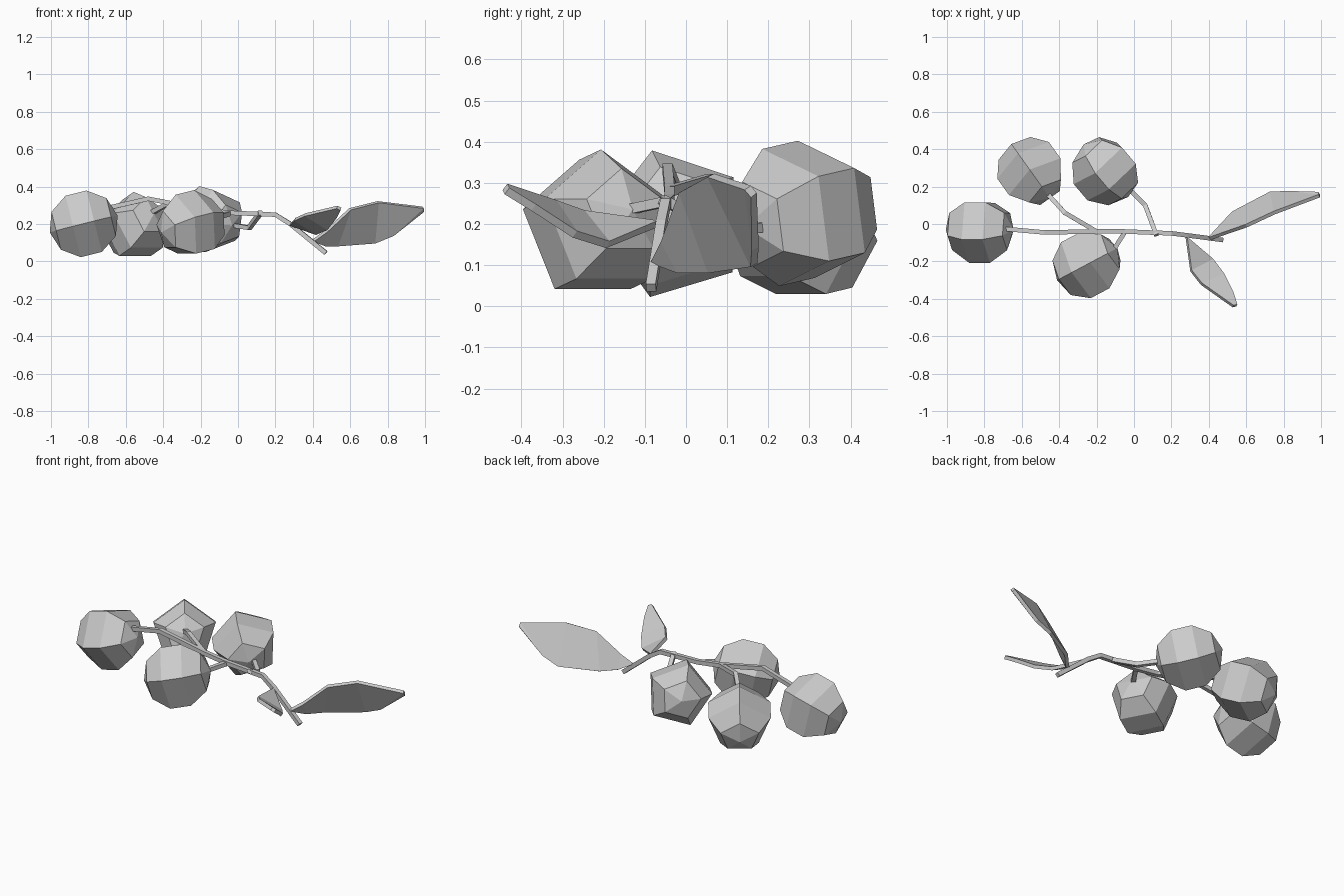
import bpy, bmesh
from mathutils import Vector, Matrix

cube = bpy.data.objects.get("Cube")
if cube:
    bpy.data.objects.remove(cube, do_unlink=True)

grey = bpy.data.materials.new("plain_grey")
grey.use_nodes = True
grey.diffuse_color = (0.6, 0.6, 0.6, 1)
grey.node_tree.nodes["Principled BSDF"].inputs["Base Color"].default_value = (0.6, 0.6, 0.6, 1)


def add_mesh(name, bm):
    bmesh.ops.recalc_face_normals(bm, faces=bm.faces)
    mesh = bpy.data.meshes.new(name)
    bm.to_mesh(mesh)
    bm.free()
    mesh.materials.append(grey)
    obj = bpy.data.objects.new(name, mesh)
    bpy.context.collection.objects.link(obj)
    return obj


def berry(name, centre, axis, roll):
    """Five-sided ball whose pole points along the axis."""
    bm = bmesh.new()
    bmesh.ops.create_uvsphere(bm, u_segments=5, v_segments=5, radius=0.187)
    turn = Vector(axis).to_track_quat('Z', 'Y').to_matrix().to_4x4()
    bm.transform(Matrix.Translation(centre) @ turn @ Matrix.Rotation(roll, 4, 'Z'))
    add_mesh(name, bm)


def twig(name, points, radius):
    """Square rod swept along a bent path."""
    bm = bmesh.new()
    pts = [Vector(p) for p in points]
    rings = []
    for i, p in enumerate(pts):
        along = (pts[min(i + 1, len(pts) - 1)] - pts[max(i - 1, 0)]).normalized()
        side = along.cross((0, 0, 1)).normalized() * radius
        up = side.cross(along)
        rings.append([bm.verts.new(p + side * a + up * b)
                      for a, b in ((1, 1), (-1, 1), (-1, -1), (1, -1))])
    for r, s in zip(rings, rings[1:]):
        for k in range(4):
            bm.faces.new((r[k], r[k - 1], s[k - 1], s[k]))
    bm.faces.new(rings[0])
    bm.faces.new(rings[-1])
    add_mesh(name, bm)


def leaf(name, base, high_edge, low_edge, tip):
    """Thin blade spanned between a raised and a lowered edge."""
    bm = bmesh.new()
    high = [bm.verts.new(p) for p in high_edge]
    low = [bm.verts.new(p) for p in low_edge]
    b, t = bm.verts.new(base), bm.verts.new(tip)
    bm.faces.new((b, high[0], low[0]))
    for i in range(len(high) - 1):
        bm.faces.new((high[i], high[i + 1], low[i + 1], low[i]))
    bm.faces.new((high[-1], t, low[-1]))
    obj = add_mesh(name, bm)
    thick = obj.modifiers.new("thickness", 'SOLIDIFY')
    thick.thickness = 0.02
    thick.offset = 0


# Berries, each with its pole toward its twig
berry("berry_end", (-0.825, -0.03, 0.2), (0.16, 0, 0.04), 0.3)
berry("berry_back_outer", (-0.55, 0.28, 0.185), (0.1, -0.14, 0.07), 0.0)
berry("berry_back_inner", (-0.15, 0.285, 0.225), (0.11, -0.13, -0.03), 0.3)
berry("berry_front", (-0.25, -0.215, 0.195), (0.16, 0.085, 0.04), 0.0)

# Main stem and side twigs
twig("main_stem", [(0.47, -0.085, 0.045), (0.28, -0.06, 0.2), (0.2, -0.05, 0.25),
                   (-0.05, -0.04, 0.26), (-0.2, -0.04, 0.28), (-0.48, -0.045, 0.335),
                   (-0.7, -0.025, 0.285)], 0.012)
twig("twig_back_outer", [(-0.2, -0.04, 0.28), (-0.37, 0.06, 0.31), (-0.48, 0.18, 0.25)], 0.012)
twig("twig_back_inner", [(0.12, -0.06, 0.26), (0.06, 0.1, 0.18), (-0.04, 0.2, 0.195)], 0.012)
twig("twig_front", [(-0.05, -0.045, 0.255), (-0.11, -0.14, 0.235)], 0.012)

# Leaves
leaf("leaf_large", (0.4, -0.08, 0.11),
     [(0.47, -0.055, 0.16), (0.6, -0.01, 0.28), (0.75, 0.06, 0.318), (0.99, 0.15, 0.288)],
     [(0.46, -0.015, 0.085), (0.53, 0.06, 0.085), (0.73, 0.165, 0.1), (0.83, 0.168, 0.14)],
     (0.99, 0.165, 0.27))
leaf("leaf_small", (0.28, -0.07, 0.2),
     [(0.305, -0.25, 0.225), (0.36, -0.32, 0.25), (0.53, -0.44, 0.29)],
     [(0.42, -0.19, 0.15), (0.48, -0.27, 0.175), (0.53, -0.37, 0.24)],
     (0.55, -0.435, 0.28))
